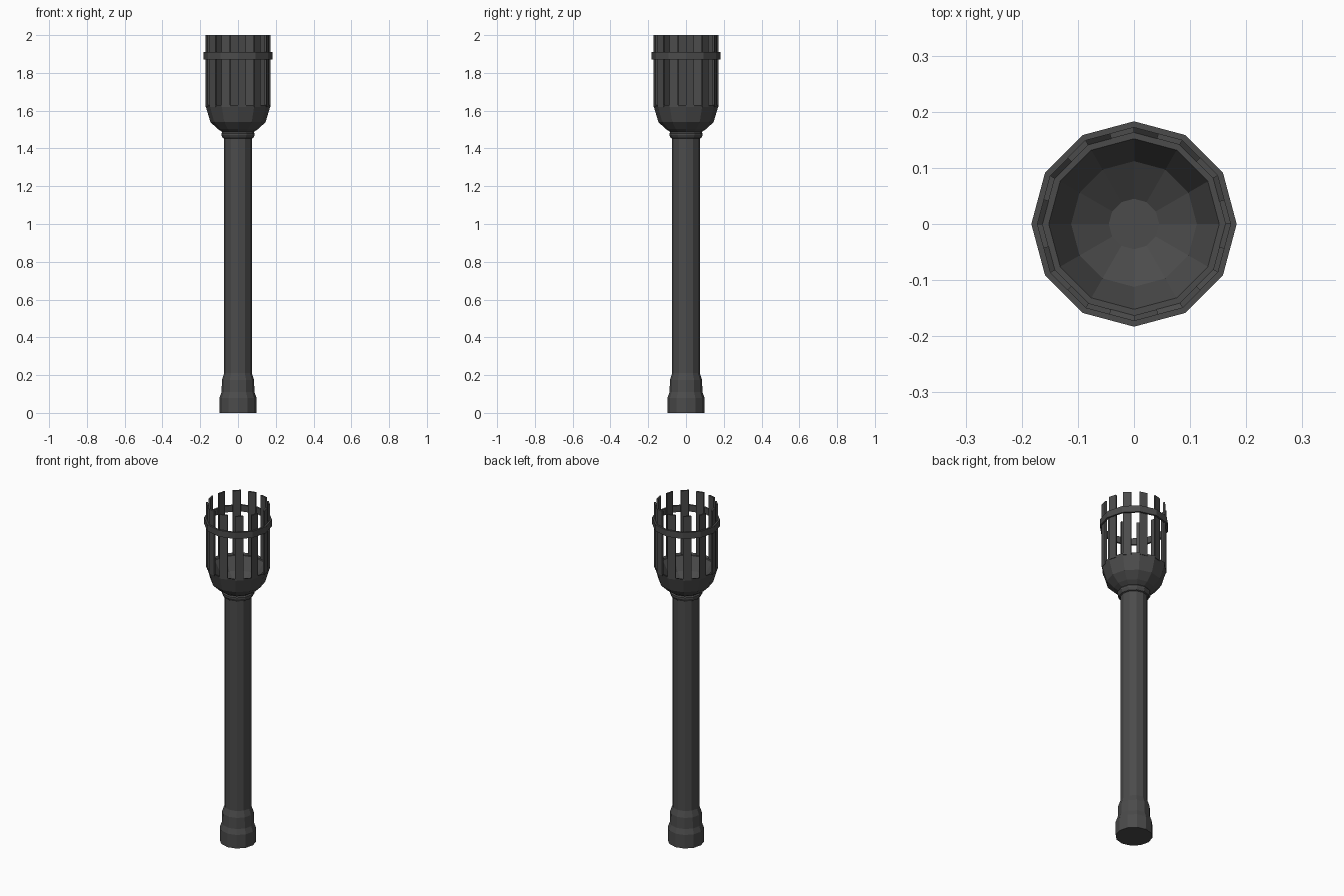
import bpy
from math import cos, sin, radians

if "Cube" in bpy.data.objects:
    bpy.data.objects.remove(bpy.data.objects["Cube"])

iron = bpy.data.materials.new("dark_iron")
iron.diffuse_color = (0.07, 0.07, 0.07, 1)
iron.use_nodes = True
iron.node_tree.nodes["Principled BSDF"].inputs["Base Color"].default_value = iron.diffuse_color
SIDES = 12


def point(r, k, z):
    """Point on a 12-gon; half values of k give the middle of a side."""
    a, b = radians(30 * int(k // 1)), radians(30 * (int(k // 1) + 1))
    t = k % 1
    return (r * (cos(a) * (1 - t) + cos(b) * t), r * (sin(a) * (1 - t) + sin(b) * t), z)


def make(name, verts, faces):
    mesh = bpy.data.meshes.new(name)
    mesh.from_pydata(verts, [], faces)
    mesh.materials.append(iron)
    obj = bpy.data.objects.new(name, mesh)
    bpy.context.collection.objects.link(obj)
    return obj


def lathe(name, profile, closed=False):
    """Spin an (r, z) profile; open profiles get end caps."""
    n = len(profile)
    verts = [point(r, k, z) for r, z in profile for k in range(SIDES)]
    faces = []
    for i in range(n if closed else n - 1):
        a, b = i * SIDES, (i + 1) % n * SIDES
        for k in range(SIDES):
            j = (k + 1) % SIDES
            faces.append((a + k, a + j, b + j, b + k))
    if not closed:
        faces.append(tuple(reversed(range(SIDES))))
        faces.append(tuple(range((n - 1) * SIDES, n * SIDES)))
    return make(name, verts, faces)


# Handle with stepped foot
lathe("handle", [(0.098, 0), (0.098, 0.08), (0.087, 0.11), (0.085, 0.175),
                 (0.073, 0.21), (0.073, 1.46)])

# Collar under the bowl
lathe("collar", [(0.073, 1.452), (0.08, 1.455), (0.088, 1.47), (0.088, 1.48), (0.08, 1.49)])

# Hollow bowl, outside then inside
lathe("bowl", [(0.08, 1.485), (0.108, 1.503), (0.146, 1.54), (0.173, 1.63), (0.163, 1.622),
               (0.152, 1.622), (0.112, 1.55), (0.045, 1.51)])

# Upright slats, each on one half of a side
verts, faces = [], []
for k in range(SIDES):
    s = len(verts)
    for z in (1.62, 2.0):
        verts += [point(0.173, k, z), point(0.173, k + 0.5, z),
                  point(0.163, k + 0.5, z), point(0.163, k, z)]
    faces += [tuple(s + i for i in f) for f in
              ((3, 2, 1, 0), (4, 5, 6, 7), (0, 1, 5, 4), (1, 2, 6, 5), (2, 3, 7, 6), (3, 0, 4, 7))]
make("basket_slats", verts, faces)

# Band around the slats
lathe("basket_band", [(0.172, 1.872), (0.183, 1.872), (0.183, 1.91), (0.172, 1.91)], closed=True)
